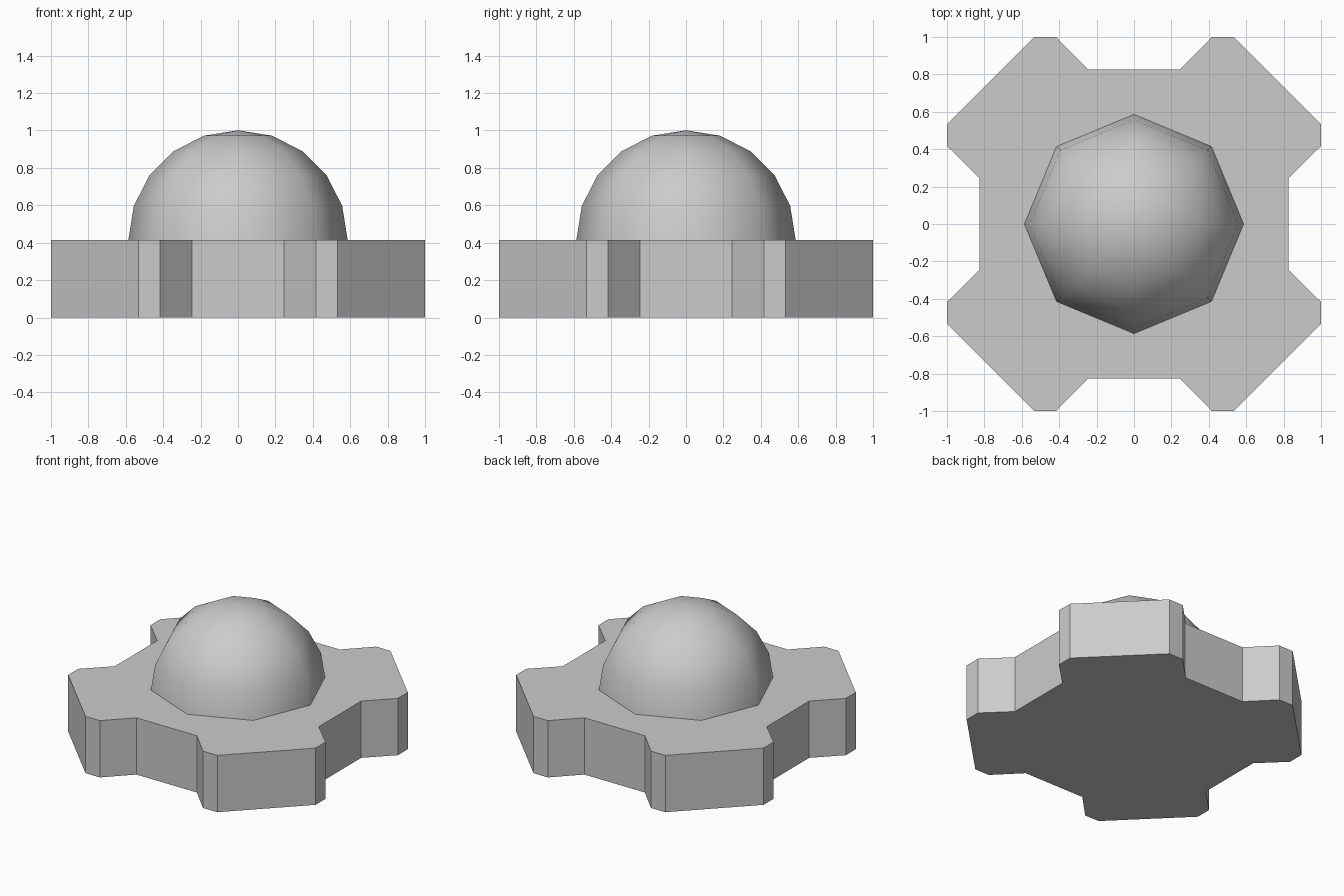
import bpy
import bmesh
from math import sin, cos, pi

old = bpy.data.objects.get("Cube")
if old:
    bpy.data.objects.remove(old, do_unlink=True)

BASE_TOP = 0.415
DOME_RADIUS = 0.586

grey = bpy.data.materials.new("light grey")
grey.use_nodes = True
colour = (0.6, 0.6, 0.6, 1)
grey.diffuse_color = colour
grey.node_tree.nodes["Principled BSDF"].inputs["Base Color"].default_value = colour


def make_object(name, bm, smooth=False):
    bmesh.ops.recalc_face_normals(bm, faces=bm.faces)
    for face in bm.faces:
        face.smooth = smooth
    mesh = bpy.data.meshes.new(name)
    bm.to_mesh(mesh)
    bm.free()
    mesh.materials.append(grey)
    obj = bpy.data.objects.new(name, mesh)
    bpy.context.collection.objects.link(obj)
    return obj


# Base plate: one corner lug outline, turned four times and extruded
lug = [(0.825, 0.245), (1, 0.417), (1, 0.533),
       (0.533, 1), (0.417, 1), (0.245, 0.825)]
outline = []
for turn in range(4):
    outline += lug
    lug = [(-y, x) for x, y in lug]
bm = bmesh.new()
bottom = bm.faces.new([bm.verts.new((x, y, 0)) for x, y in outline])
top = bmesh.ops.extrude_face_region(bm, geom=[bottom], use_keep_orig=True)
bmesh.ops.translate(bm, vec=(0, 0, BASE_TOP),
                    verts=[v for v in top["geom"] if isinstance(v, bmesh.types.BMVert)])
make_object("base_plate", bm)

# Dome: quarter-circle profile spun in eight segments
bm = bmesh.new()
profile = [bm.verts.new((DOME_RADIUS * cos(a), 0, BASE_TOP + DOME_RADIUS * sin(a)))
           for a in (i * pi / 10 for i in range(6))]
edges = [bm.edges.new(pair) for pair in zip(profile, profile[1:])]
bmesh.ops.spin(bm, geom=profile + edges, cent=(0, 0, 0), axis=(0, 0, 1),
               angle=2 * pi, steps=8)
bmesh.ops.remove_doubles(bm, verts=bm.verts, dist=0.001)
make_object("dome", bm, smooth=True)
